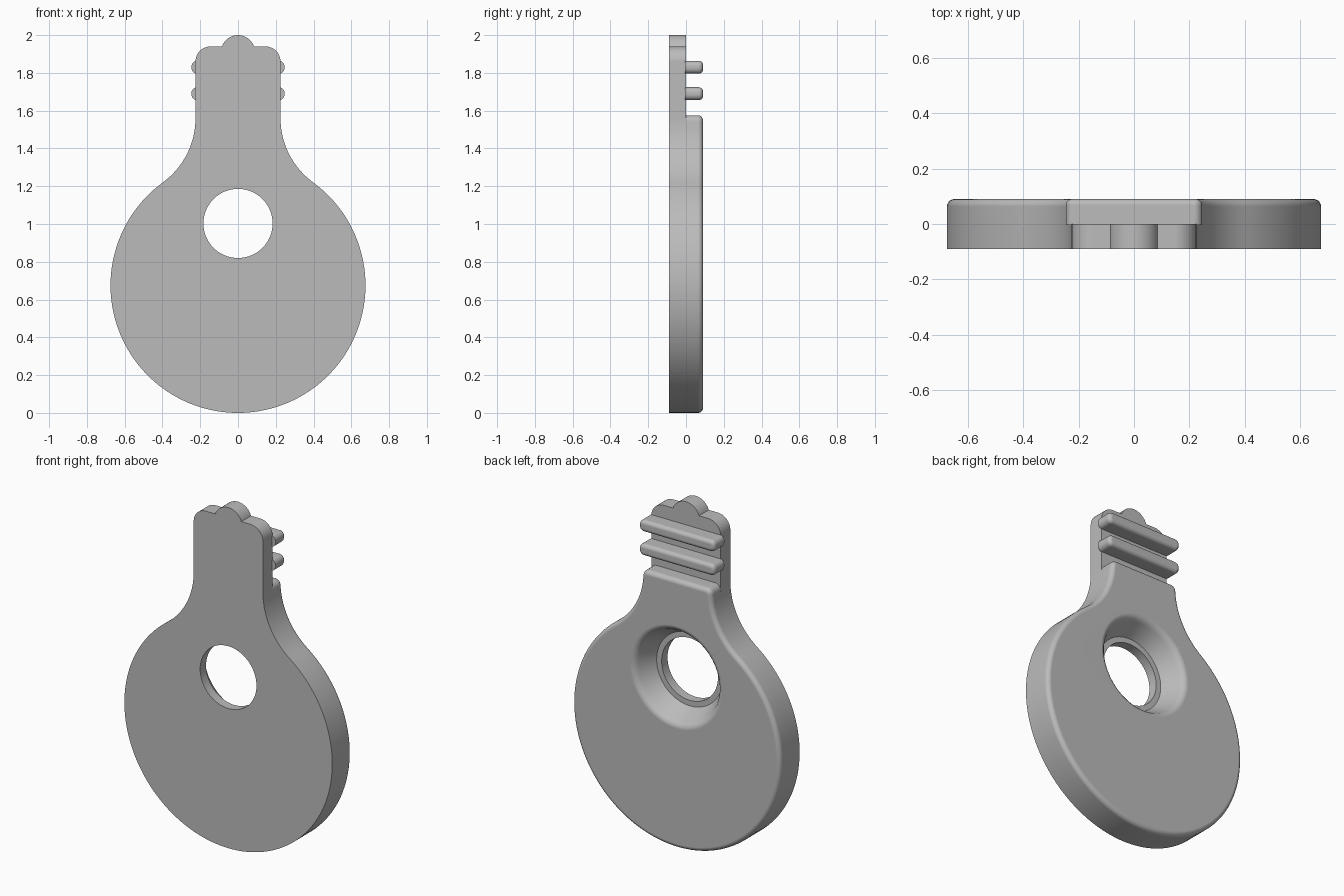
import bpy, bmesh
from math import sin, cos, pi, radians, atan2

cube = bpy.data.objects.get("Cube")
if cube:
    bpy.data.objects.remove(cube, do_unlink=True)

grey = bpy.data.materials.new("plain grey")
grey.use_nodes = True
colour = (0.5, 0.5, 0.5, 1)
grey.diffuse_color = colour
grey.node_tree.nodes["Principled BSDF"].inputs["Base Color"].default_value = colour

FRONT, MID, BACK = -0.09, 0.0, 0.09
DISC, NECK, FILLET, NECK_Z = 0.675, 0.225, 0.42, 1.56
HOLE_Z = 1.003


def arc(cx, cz, r, a0, a1, n):
    """Points along an arc in the x-z plane, angles in radians."""
    return [(cx + r * cos(a0 + (a1 - a0) * i / n),
             cz + r * sin(a0 + (a1 - a0) * i / n)) for i in range(n + 1)]


def mirrored(half):
    """Close a right half outline, given bottom to top, by mirroring in x."""
    return half + [(-x, z) for x, z in reversed(half) if x > 1e-4]


def new_object(name, bm):
    bmesh.ops.recalc_face_normals(bm, faces=bm.faces[:])
    mesh = bpy.data.meshes.new(name)
    bm.to_mesh(mesh)
    bm.free()
    mesh.materials.append(grey)
    obj = bpy.data.objects.new(name, mesh)
    bpy.context.collection.objects.link(obj)
    return obj


def slab(name, outline, y0, y1, rounding=0.0):
    """Extrude an outline from y0 to y1 and round its back rim."""
    bm = bmesh.new()
    face = bm.faces.new([bm.verts.new((x, y0, z)) for x, z in outline])
    ext = bmesh.ops.extrude_face_region(bm, geom=[face], use_keep_orig=True)
    moved = [g for g in ext["geom"] if isinstance(g, bmesh.types.BMVert)]
    bmesh.ops.translate(bm, verts=moved, vec=(0, y1 - y0, 0))
    bmesh.ops.recalc_face_normals(bm, faces=bm.faces[:])
    if rounding:
        rim = [e for e in bm.edges if all(abs(v.co.y - y1) < 1e-5 for v in e.verts)]
        bmesh.ops.bevel(bm, geom=rim, offset=rounding, offset_type='OFFSET',
                        segments=5, profile=0.5, affect='EDGES')
    return new_object(name, bm)


def turned(name, profile, n=72):
    """Solid of revolution about the y axis through the hole centre."""
    bm = bmesh.new()
    rings = [[bm.verts.new((r * cos(2 * pi * i / n), y, HOLE_Z + r * sin(2 * pi * i / n)))
              for i in range(n)] for r, y in profile]
    for a, b in zip(rings, rings[1:]):
        for i in range(n):
            j = (i + 1) % n
            bm.faces.new((a[i], a[j], b[j], b[i]))
    bm.faces.new(rings[0])
    bm.faces.new(rings[-1])
    return new_object(name, bm)


def activate(obj):
    bpy.ops.object.select_all(action='DESELECT')
    obj.select_set(True)
    bpy.context.view_layer.objects.active = obj


def cut(obj, cutter):
    activate(obj)
    mod = obj.modifiers.new("hole", 'BOOLEAN')
    mod.operation, mod.solver, mod.object = 'DIFFERENCE', 'EXACT', cutter
    bpy.ops.object.modifier_apply(modifier=mod.name)


def finish(obj):
    activate(obj)
    bpy.ops.object.shade_smooth_by_angle(angle=radians(32))
    mod = obj.modifiers.new("even shading", 'WEIGHTED_NORMAL')
    mod.keep_sharp = True


# Shared lower outline: round disc flowing through a fillet into the neck
fx = NECK + FILLET
tangent = atan2(NECK_Z - DISC, fx)
lower = arc(0, DISC, DISC, -pi / 2, tangent, 60)
fillet = arc(fx, NECK_Z, FILLET, tangent + pi, pi, 16)[1:]

# Front plate with rounded shoulders and a small round bump on top
shoulder = arc(NECK - 0.08, 1.86, 0.08, 0, pi / 2, 10)
bump = arc(0, 1.91, 0.09, atan2(0.03, 0.085), pi / 2, 12)
plate = slab("front_plate", mirrored(lower + fillet + shoulder + bump), FRONT, MID)

# Thick back body, ending below the ribs with rounded corners
corner = arc(NECK - 0.035, 1.54, 0.035, 0, pi / 2, 6)
neck_side = [p for p in fillet if p[1] < 1.53]
body = slab("back_body", mirrored(lower + neck_side + corner), MID, BACK, 0.026)

# Through hole with a narrow ledge and a flared, soft-lipped recess
cutter = turned("hole_cutter", [
    (0.183, -0.2), (0.183, -0.035), (0.215, -0.035), (0.264, 0.06),
    (0.272, 0.074), (0.284, 0.084), (0.302, 0.0901), (0.302, 0.2)])
for part in (plate, body):
    cut(part, cutter)
    finish(part)
bpy.data.objects.remove(cutter, do_unlink=True)

# Two grip ribs across the back of the neck
for name, z in (("lower_rib", 1.69), ("upper_rib", 1.83)):
    half = arc(0.217, z - 0.005, 0.029, -pi / 2, 0, 6) + arc(0.217, z + 0.005, 0.029, 0, pi / 2, 6)
    finish(slab(name, mirrored(half), MID - 0.004, BACK, 0.022))
